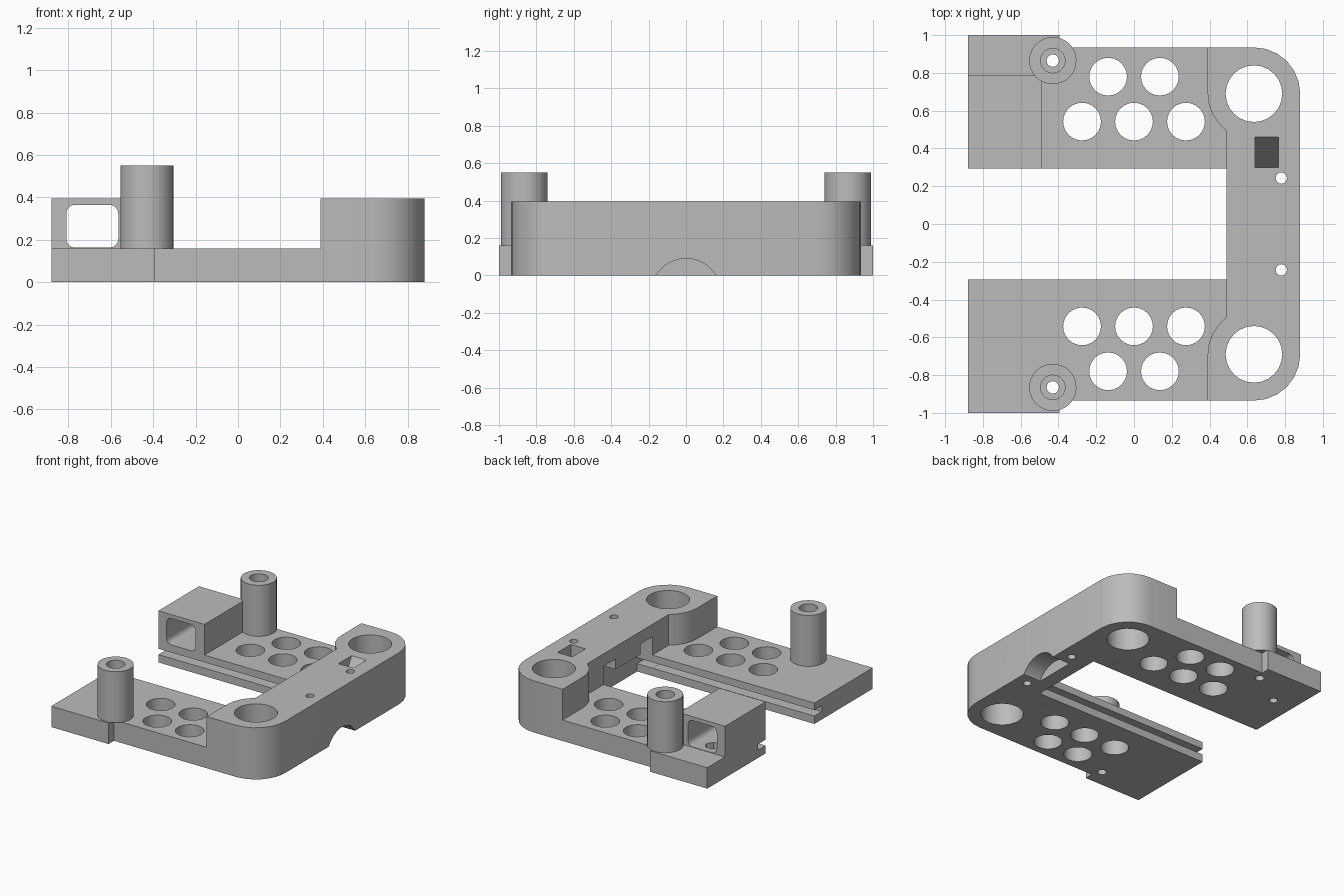
import bpy, bmesh
from math import cos, sin, radians

cube = bpy.data.objects.get("Cube")
if cube:
    bpy.data.objects.remove(cube, do_unlink=True)

grey = bpy.data.materials.new("plain_grey")
grey.use_nodes = True
grey.diffuse_color = (0.5, 0.5, 0.5, 1)
grey.node_tree.nodes["Principled BSDF"].inputs["Base Color"].default_value = (0.5, 0.5, 0.5, 1)


def arc(cx, cy, r, start, end, steps):
    angles = [radians(start + (end - start) * i / steps) for i in range(steps + 1)]
    return [(cx + r * cos(a), cy + r * sin(a)) for a in angles]


def circle(cx, cy, r, sides=24):
    return arc(cx, cy, r, 0, 360, sides)[:-1]


def rect(x0, x1, y0, y1):
    return [(x0, y0), (x1, y0), (x1, y1), (x0, y1)]


def prism(name, profile, lo, hi, axis="z"):
    """Extrude a flat profile along one axis."""
    place = {"x": lambda a, b, d: (d, a, b),
             "y": lambda a, b, d: (a, d, b),
             "z": lambda a, b, d: (a, b, d)}[axis]
    bm = bmesh.new()
    bottom = [bm.verts.new(place(a, b, lo)) for a, b in profile]
    top = [bm.verts.new(place(a, b, hi)) for a, b in profile]
    bm.faces.new(bottom)
    bm.faces.new(top)
    for i in range(len(profile)):
        j = (i + 1) % len(profile)
        bm.faces.new((bottom[i], bottom[j], top[j], top[i]))
    bmesh.ops.recalc_face_normals(bm, faces=bm.faces)
    mesh = bpy.data.meshes.new(name)
    bm.to_mesh(mesh)
    bm.free()
    mesh.materials.append(grey)
    obj = bpy.data.objects.new(name, mesh)
    bpy.context.collection.objects.link(obj)
    return obj


def activate(obj):
    bpy.ops.object.select_all(action="DESELECT")
    obj.select_set(True)
    bpy.context.view_layer.objects.active = obj


def cut(obj, profile, lo, hi, axis="z"):
    """Subtract an extruded profile, then discard the cutter."""
    cutter = prism("cutter", profile, lo, hi, axis)
    cutter.hide_render = True
    mod = obj.modifiers.new("cut", "BOOLEAN")
    mod.operation = "DIFFERENCE"
    mod.solver = "EXACT"
    mod.object = cutter
    activate(obj)
    bpy.ops.object.modifier_apply(modifier=mod.name)
    bpy.data.objects.remove(cutter, do_unlink=True)


def finish(obj):
    activate(obj)
    bpy.ops.object.shade_smooth_by_angle(angle=radians(30))


SLAB, BAR, POST = 0.16, 0.395, 0.55
INNER = 0.295
BOSS_X, BOSS_Y, BOSS_R = 0.635, 0.69, 0.245
POST_X, POST_Y = -0.43, 0.865
inner_arc = arc(BOSS_X, BOSS_Y, BOSS_R, 180, 234, 4)

# Raised crossbar with rounded ends
half = arc(BOSS_X, BOSS_Y, BOSS_R, 0, 90, 6) + [(0.39, 0.935)] + inner_arc
bar = prism("crossbar", half + [(x, -y) for x, y in reversed(half)], 0, BAR)
cut(bar, rect(0.4, 0.62, -INNER, INNER), -0.1, 0.22)
for s in (1, -1):
    cut(bar, circle(BOSS_X, s * BOSS_Y, 0.15), -0.1, 0.6)
    cut(bar, circle(0.78, s * 0.243, 0.03, 16), -0.1, 0.6)
    ys = sorted((s * 0.15, s * INNER))
    cut(bar, rect(0.4, 0.62, *ys), 0.1, 0.3)
    ys = sorted((s * 0.28, s * 0.385))
    cut(bar, rect(0.4, 0.62, *ys), 0.06, 0.105)

# Cable arch and sloping slot in the crossbar
cut(bar, circle(0, -0.097, 0.187, 36), 0.73, 1.0, "x")
cut(bar, [(0.30, 0.12), (0.46, BAR), (0.46, 0.5), (0.30, 0.5)], 0.64, 0.765, "x")
finish(bar)

# Side arms with hole pattern, inner groove and hollow posts
for s, side in ((1, "back"), (-1, "front")):
    outline = ([(-0.88, INNER), (0.49, INNER)] + inner_arc[::-1] +
               [(0.39, 0.935), (-0.395, 0.935), (-0.395, 1), (-0.88, 1)])
    arm = prism(side + "_arm", [(x, s * y) for x, y in outline], 0, SLAB)
    holes = [(x, 0.542) for x in (-0.275, 0, 0.275)] + [(x, 0.78) for x in (-0.137, 0.137)]
    for x, y in holes:
        cut(arm, circle(x, s * y, 0.1), -0.1, 0.3)
    cut(arm, circle(POST_X, s * POST_Y, 0.033, 16), -0.1, 0.3)
    cut(arm, rect(-1, 0.6, *sorted((s * 0.2, s * 0.385))), 0.06, 0.105)
    if s > 0:
        cut(arm, circle(-0.707, 0.686, 0.03, 16), -0.1, 0.3)
        cut(arm, circle(-0.707, 0.686, 0.055, 6), 0.1, 0.3)
    finish(arm)

    post = prism(side + "_post", circle(POST_X, s * POST_Y, 0.125, 32), SLAB, POST)
    cut(post, circle(POST_X, s * POST_Y, 0.065), 0.22, 0.7)
    cut(post, circle(POST_X, s * POST_Y, 0.033, 16), 0.1, 0.7)
    finish(post)

# Box housing with a rounded tunnel through it
box = prism("tunnel_housing", rect(-0.88, -0.49, INNER, 0.785), SLAB, BAR)
x0, x1, z0, z1, r = -0.81, -0.565, 0.163, 0.365, 0.04
tunnel = (arc(x0 + r, z0 + r, r, 180, 270, 4) + arc(x1 - r, z0 + r, r, 270, 360, 4) +
          arc(x1 - r, z1 - r, r, 0, 90, 4) + arc(x0 + r, z1 - r, r, 90, 180, 4))
cut(box, tunnel, 0.1, 1.0, "y")
cut(box, circle(-0.707, 0.686, 0.055, 6), 0.1, 0.25)
finish(box)
